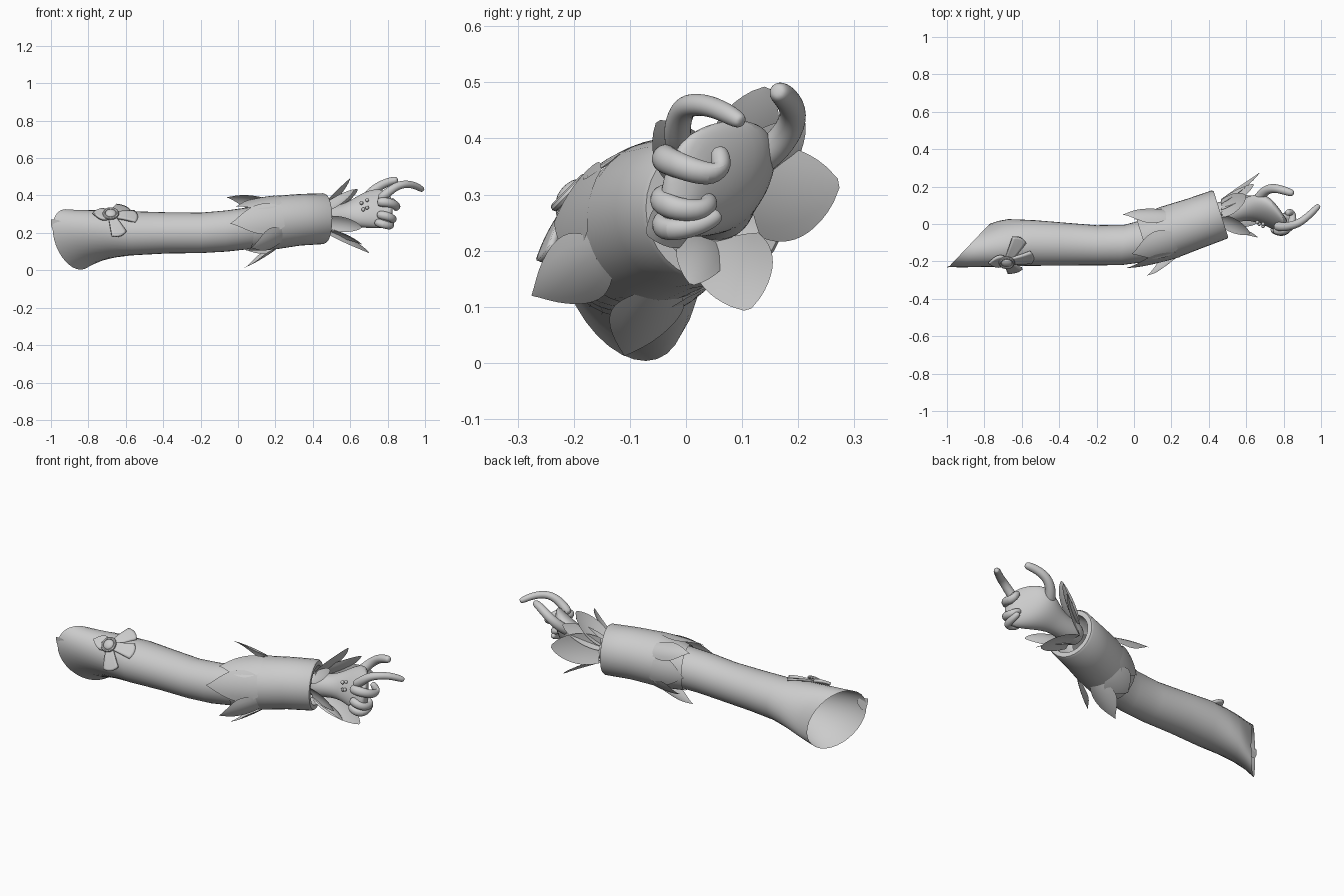
import bpy, bmesh, math
from mathutils import Vector as V

if "Cube" in bpy.data.objects:
    bpy.data.objects.remove(bpy.data.objects["Cube"])

grey = bpy.data.materials.new("plain grey")
grey.use_nodes = True
COL = (0.6, 0.6, 0.6, 1)
grey.diffuse_color = COL
grey.node_tree.nodes["Principled BSDF"].inputs["Base Color"].default_value = COL


def finish(name, bm, subsurf=0, thick=0):
    bmesh.ops.recalc_face_normals(bm, faces=bm.faces)
    me = bpy.data.meshes.new(name)
    bm.to_mesh(me)
    bm.free()
    ob = bpy.data.objects.new(name, me)
    bpy.context.collection.objects.link(ob)
    me.materials.append(grey)
    if thick:
        ob.modifiers.new("thickness", 'SOLIDIFY').thickness = thick
    if subsurf:
        m = ob.modifiers.new("smooth", 'SUBSURF')
        m.levels = m.render_levels = subsurf
    bpy.ops.object.select_all(action='DESELECT')
    ob.select_set(True)
    bpy.context.view_layer.objects.active = ob
    bpy.ops.object.shade_smooth_by_angle(angle=math.radians(50))
    return ob


def skin(bm, rows, closed):
    # Bridge rows of vertices with quads
    for a, b in zip(rows, rows[1:]):
        n = len(a)
        for i in range(n if closed else n - 1):
            j = (i + 1) % n
            bm.faces.new((a[i], a[j], b[j], b[i]))


def loft(name, rings, sides=24, caps=False, subsurf=0):
    """Each ring is (centre, side axis, up axis)."""
    bm = bmesh.new()
    rows = []
    for c, u, v in rings:
        angles = [math.tau * i / sides for i in range(sides)]
        rows.append([bm.verts.new(c + u * math.cos(a) + v * math.sin(a)) for a in angles])
    skin(bm, rows, True)
    if caps:
        bm.faces.new(rows[0])
        bm.faces.new(rows[-1])
    return finish(name, bm, subsurf)


def finger(name, pts, r):
    # Tapered tube along a path
    pts = [V(p) for p in pts]
    pts.append(pts[-1] + (pts[-1] - pts[-2]).normalized() * r * 0.4)
    rings, u = [], V((0, 0, 1))
    for i, p in enumerate(pts):
        t = (pts[min(i + 1, len(pts) - 1)] - pts[max(i - 1, 0)]).normalized()
        u = (u - t * u.dot(t)).normalized()
        s = r * (1.35 - 0.65 * i / len(pts)) * (0.5 if i == len(pts) - 1 else 1)
        rings.append((p, u * s, t.cross(u) * s))
    loft(name, rings, 8, True, 2)


def leaf(name, base, tip, normal, width, bulge=0.0, curl=0.0, power=1.0, blunt=False, thick=0.0):
    base, tip, normal = V(base), V(tip), V(normal)
    d = (tip - base).normalized()
    normal = (normal - d * normal.dot(d)).normalized()
    side = d.cross(normal)
    bm = bmesh.new()
    rows = []
    for i in range(13):
        u = i / 12
        w = 0.35 + 0.65 * u if blunt else max(math.sin(math.pi * (0.25 + 0.75 * u)), 0.02) ** power
        row = []
        for k in range(-3, 4):
            v = k / 3
            p = base.lerp(tip, u) + side * (width * w * v)
            p += normal * (bulge * 4 * u * (1 - u) - curl * (v * w) ** 2)
            if blunt:
                p -= d * (0.015 * v * v * u)
            row.append(bm.verts.new(p))
        rows.append(row)
    skin(bm, rows, False)
    finish(name, bm, thick=thick)


# Upper sleeve with slanted shoulder opening: x, y, z, half depth, half height, slant, droop
sleeve = [(-.882, -.115, .165, .115, .150, .95, .06), (-.825, -.108, .176, .124, .138, .8, .05),
          (-.75, -.102, .187, .128, .130, .6, .035),
          (-.66, -.102, .195, .126, .124, .4, .02), (-.55, -.102, .198, .122, .117, .2, 0),
          (-.38, -.107, .200, .115, .110, 0, 0), (-.20, -.114, .200, .107, .108, 0, 0),
          (-.06, -.112, .210, .108, .110, .1, 0), (.06, -.090, .225, .110, .112, -.2, 0),
          (.16, -.055, .245, .112, .114, -.3, 0)]
loft("upper_sleeve", [(V((x, y, z)), V((s * ry, ry, -droop)), V((0, 0, rz)))
                      for x, y, z, ry, rz, s, droop in sleeve], 32)
leaf("shoulder_flap", (-.95, -.222, .22), (-1, -.232, .272), (0, -1, 0), .03)

# Forearm cuff, turned in at the hand end
across = V((-.3, .95, 0))
up = V((0, 0, 1))
cuff = [(.05, -.09, .225, .120), (.13, -.065, .242, .136), (.2, -.04, .255, .143),
        (.33, .005, .27, .138), (.455, .05, .276, .136), (.465, .052, .276, .130),
        (.465, .052, .276, .106), (.40, .03, .274, .100), (.36, .015, .272, .05)]
loft("forearm_cuff", [(V(c[:3]), across * c[3], up * c[3]) for c in cuff], 32)

# Leaf points around the elbow end of the cuff
elbow, middle = V((.02, -.1, .22)), V((.2, -.04, .255))
points = [((-.06, .05, .39), .055), ((.03, -.11, .012), .065), ((.07, -.275, .12), .065),
          ((-.04, -.235, .25), .085), ((-.01, -.16, .34), .08), ((.0, .02, .22), .08),
          ((.04, 0, .11), .08)]
for tip, width in points:
    out = V(tip) - elbow
    out = (across * out.dot(across) + up * out.dot(up)).normalized()
    leaf("cuff_leaf", middle + out * .143, tip, out, width, bulge=.006, curl=.02, power=1.15)

# Wrist frill leaves
wrist = V((.47, .055, .28))
frill = [((.60, .145, .49), .06), ((.67, .272, .32), .085), ((.70, .11, .095), .07),
         ((.66, .01, .14), .045), ((.66, -.07, .23), .045), ((.62, -.05, .43), .05),
         ((.64, .21, .43), .05)]
for tip, width in frill:
    out = V(tip) - wrist
    out.x = 0
    out.normalize()
    leaf("wrist_leaf", wrist + out * .06, tip, out, width, bulge=-.012, curl=-.012, power=.6)

# Palm, leaning towards the thumb at the top
palm = [(.40, .045, .275, .075, .075, 0), (.54, .068, .285, .058, .06, 0),
        (.61, .08, .305, .06, .075, .02), (.68, .08, .325, .08, .102, .04),
        (.745, .055, .33, .088, .112, .045), (.805, .005, .325, .055, .1, .02),
        (.825, 0, .325, .02, .05, 0)]
loft("palm", [(V((x, y, z)), V((.25 * -ry, ry, 0)), V((0, lean, rz)))
              for x, y, z, ry, rz, lean in palm], 12, True, 2)

# Fingers
finger("index_finger", [(.75, -.01, .375), (.80, -.018, .415), (.845, -.008, .45), (.89, .008, .462),
                        (.94, .05, .458), (.985, .095, .432)], .021)
finger("middle_finger", [(.74, -.03, .365), (.80, -.043, .365), (.845, -.01, .35),
                         (.85, .045, .333), (.84, .065, .345), (.82, .06, .375)], .022)
finger("ring_finger", [(.74, -.03, .30), (.80, -.05, .29), (.83, -.025, .275),
                       (.83, .02, .27), (.815, .04, .278), (.79, .04, .29)], .02)
finger("little_finger", [(.73, -.02, .26), (.78, -.05, .245), (.815, -.03, .235),
                         (.82, .02, .242), (.81, .055, .262)], .019)
finger("thumb", [(.64, .09, .34), (.67, .14, .365), (.70, .18, .405),
                 (.745, .195, .445), (.80, .18, .472), (.845, .165, .483)], .025)


def ball(name, centre, r, squash=1.0):
    bm = bmesh.new()
    bmesh.ops.create_uvsphere(bm, u_segments=16, v_segments=10, radius=r)
    bmesh.ops.scale(bm, vec=(1, 1, squash), verts=bm.verts)
    ob = finish(name, bm)
    ob.location = centre
    return ob


# Beads on the back of the hand
for x, y, z in [(.66, .01, .36), (.69, 0, .375), (.69, -.012, .335), (.67, 0, .325)]:
    ball("hand_bead", (x, y, z), .01)

# Shoulder flower
heart, face = V((-.68, -.202, .298)), V((0, -.7, .7))
petals = [(-.605, -.075, .345), (-.535, -.18, .29), (-.63, -.262, .185)]
for tip in petals:
    leaf("flower_petal", heart, tip, face, .043, bulge=.006, blunt=True, thick=.014)
leaf("flower_point", (-.69, -.20, .3), (-.775, -.215, .312), face, .04, thick=.014)
tilt = face.to_track_quat('Z', 'Y').to_euler()
ball("flower_heart", heart + face * .008, .03, .5).rotation_euler = tilt
bpy.ops.mesh.primitive_torus_add(location=heart + face * .008, rotation=tilt, major_radius=.036,
                                 minor_radius=.008, major_segments=24, minor_segments=8)
ring = bpy.context.object
ring.name = "flower_ring"
ring.data.materials.append(grey)
bpy.ops.object.shade_smooth_by_angle()
